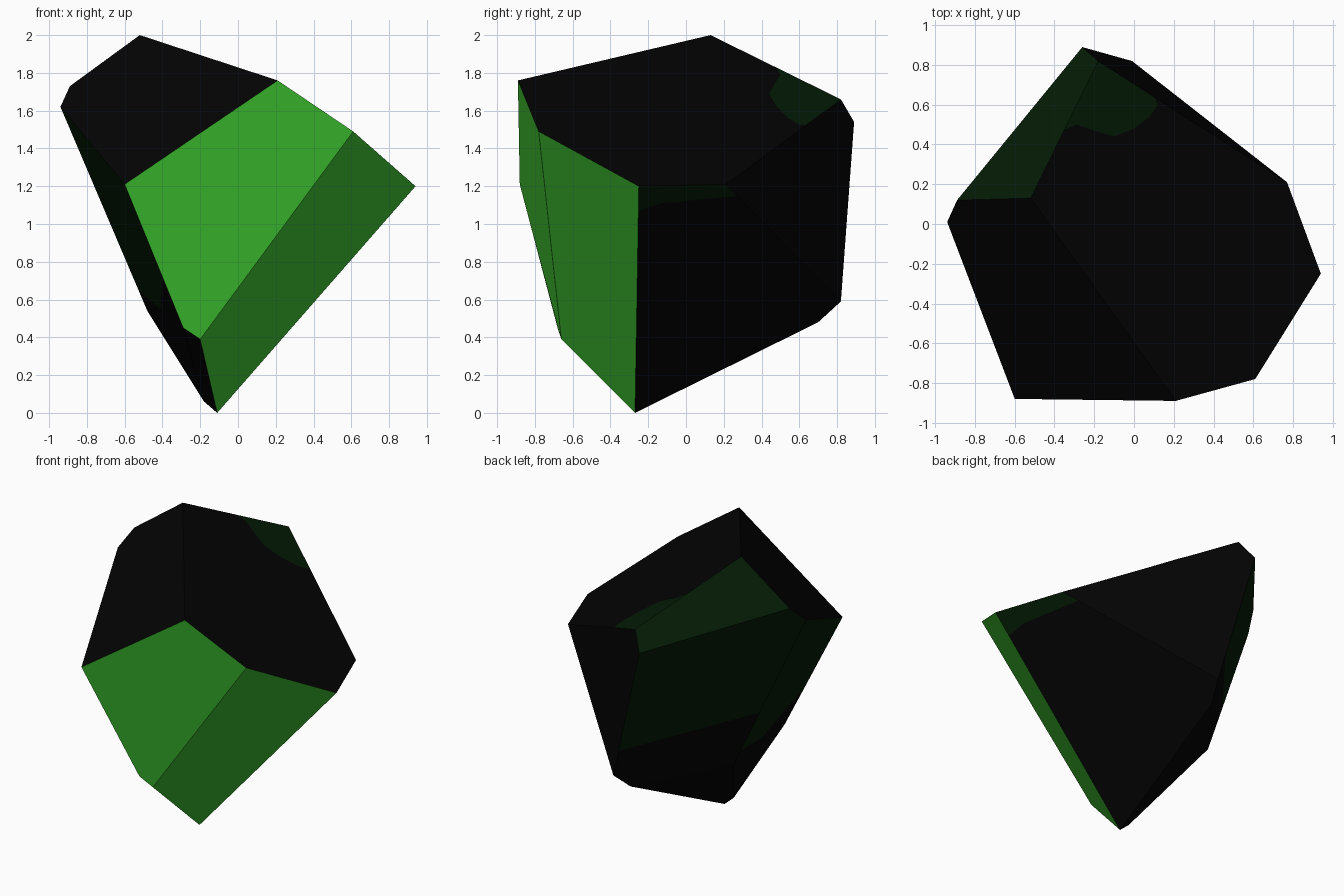
import bpy
import bmesh
from mathutils import Vector

cube = bpy.data.objects.get("Cube")
if cube:
    bpy.data.objects.remove(cube)


def material(name, rgb):
    mat = bpy.data.materials.new(name)
    mat.use_nodes = True
    color = (*rgb, 1)
    mat.diffuse_color = color
    shader = next(n for n in mat.node_tree.nodes if n.type == "BSDF_PRINCIPLED")
    shader.inputs["Base Color"].default_value = color
    shader.inputs["Roughness"].default_value = 0.9
    return mat


materials = [
    material("black", (0.001, 0.001, 0.001)),
    material("bright green", (0.049, 0.55, 0.03)),
    material("dark green", (0.001, 0.0105, 0.0014)),
]
BLACK, GREEN, DARK = range(3)

# Corners of the faceted stone
corners = {
    "peak": (-.52, .13, 2), "brow": (.21, -.89, 1.76),
    "shoulder": (.61, -.78, 1.49), "elbow": (.94, -.25, 1.2),
    "side": (.77, .21, 1.21), "nape": (-.18, .82, 1.66),
    "back": (-.26, .89, 1.54), "ridge": (-.89, .12, 1.73),
    "edge": (-.94, .01, 1.62), "cheek": (-.6, -.88, 1.21),
    "chin": (-.29, -.68, .45), "lip": (-.2, -.66, .39),
    "tip": (-.11, -.27, 0), "foot": (-.18, -.27, .06),
    "hip": (-.48, .16, .54), "heel": (-.01, .82, .59),
    "sole": (-.06, .7, .48),
}
points = {name: Vector(co) for name, co in corners.items()}


# Extra corners where the dark stain crosses an edge
def split(name, a, b, t):
    points[name] = points[a].lerp(points[b], t)


split("crown_cut", "peak", "nape", .5)
split("nape_cut", "nape", "side", .3)
split("elbow_cut", "elbow", "tip", .108)
split("side_cut", "side", "heel", .1)
split("cheek_cut", "cheek", "chin", .645)
split("edge_cut", "edge", "hip", .64)
split("hip_cut", "edge", "hip", .9)
split("back_cut", "back", "heel", .8)
points["under_cut"] = Vector((.814, -.13, 1.11))
points["low_cut"] = Vector((-.41, -.25, .55))

# Curved stain border lying on the sloping top face
normal = (points["brow"] - points["peak"]).cross(points["elbow"] - points["peak"])
border = []
for i, (x, y) in enumerate([(-.29, .5), (-.2, .47), (-.1, .44), (0, .48), (.08, .54), (.12, .6)]):
    p = points["peak"]
    z = p.z - (normal.x * (x - p.x) + normal.y * (y - p.y)) / normal.z
    points[f"stain{i}"] = Vector((x, y, z))
    border.append(f"stain{i}")
stain = " ".join(border)
stain_back = " ".join(reversed(border))

# Facets, with the colour of each
facets = [
    (GREEN, "brow shoulder lip chin cheek"),
    (GREEN, "shoulder elbow elbow_cut tip lip"),
    (BLACK, "peak brow cheek edge ridge"),
    (BLACK, f"peak brow shoulder elbow side nape_cut {stain_back} crown_cut"),
    (DARK, f"crown_cut {stain} nape_cut nape"),
    (DARK, "peak crown_cut nape back ridge"),
    (BLACK, "nape nape_cut side side_cut heel back_cut back"),
    (DARK, "elbow side side_cut under_cut elbow_cut"),
    (BLACK, "elbow_cut under_cut side_cut heel sole tip"),
    (DARK, "ridge back back_cut edge_cut edge"),
    (BLACK, "back_cut heel sole hip hip_cut edge_cut"),
    (DARK, "edge cheek cheek_cut low_cut hip_cut edge_cut"),
    (BLACK, "cheek_cut chin foot hip hip_cut low_cut"),
    (BLACK, "chin lip tip foot"),
    (BLACK, "tip foot hip sole"),
]

bm = bmesh.new()
verts = {name: bm.verts.new(co) for name, co in points.items()}
for color, names in facets:
    face = bm.faces.new([verts[n] for n in names.split()])
    face.material_index = color
bmesh.ops.recalc_face_normals(bm, faces=bm.faces)
mesh = bpy.data.meshes.new("faceted_stone")
bm.to_mesh(mesh)
bm.free()
for mat in materials:
    mesh.materials.append(mat)
stone = bpy.data.objects.new("faceted_stone", mesh)
bpy.context.collection.objects.link(stone)
